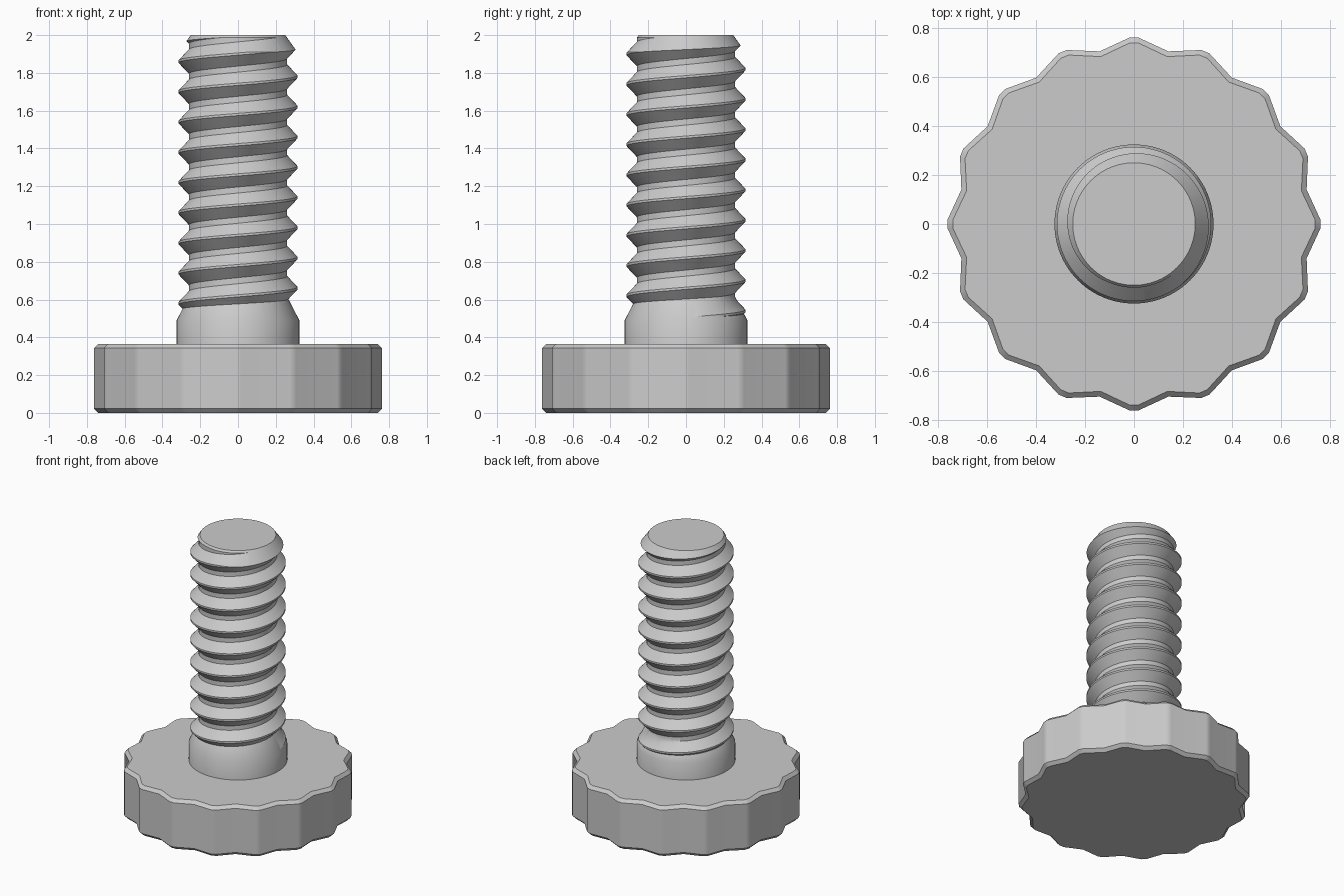
import bpy, bmesh
from math import sin, cos, pi, radians

cube = bpy.data.objects.get("Cube")
if cube:
    bpy.data.objects.remove(cube, do_unlink=True)

grey = bpy.data.materials.new("plain grey")
grey.use_nodes = True
grey.diffuse_color = (0.6, 0.6, 0.6, 1)
grey.node_tree.nodes["Principled BSDF"].inputs["Base Color"].default_value = (0.6, 0.6, 0.6, 1)

SEGMENTS = 96


def finish(name, bm):
    bmesh.ops.recalc_face_normals(bm, faces=bm.faces)
    mesh = bpy.data.meshes.new(name)
    bm.to_mesh(mesh)
    bm.free()
    mesh.materials.append(grey)
    obj = bpy.data.objects.new(name, mesh)
    bpy.context.collection.objects.link(obj)
    return obj


def stack(name, rings):
    """Closed solid from a list of equal-length point rings."""
    bm = bmesh.new()
    rows = [[bm.verts.new(p) for p in ring] for ring in rings]
    n = len(rows[0])
    for low, high in zip(rows, rows[1:]):
        for i in range(n):
            j = (i + 1) % n
            bm.faces.new((low[i], low[j], high[j], high[i]))
    bm.faces.new(rows[0][::-1])
    bm.faces.new(rows[-1])
    return finish(name, bm)


def lathe(name, profile):
    angles = [2 * pi * i / SEGMENTS for i in range(SEGMENTS)]
    return stack(name, [[(r * cos(a), r * sin(a), z) for a in angles] for r, z in profile])


def smooth(obj):
    bpy.ops.object.select_all(action='DESELECT')
    obj.select_set(True)
    bpy.context.view_layer.objects.active = obj
    bpy.ops.object.shade_smooth_by_angle(angle=radians(30))


def combine(obj, other, operation):
    mod = obj.modifiers.new(operation.lower(), 'BOOLEAN')
    mod.operation, mod.solver, mod.object = operation, 'EXACT', other
    bpy.context.view_layer.objects.active = obj
    bpy.ops.object.modifier_apply(modifier=mod.name)
    bpy.data.objects.remove(other, do_unlink=True)


# Knob: sixteen blunt lobes with bevelled rims
LOBES = 16


def knob_ring(inset, z):
    points = []
    for i in range(LOBES):
        for turn, r in ((-1.35, 0.762), (1.35, 0.762), (11.25, 0.719)):
            a = 2 * pi * i / LOBES + radians(turn)
            points.append(((r - inset) * cos(a), (r - inset) * sin(a), z))
    return points


knob = stack("knob", [knob_ring(0.022, 0), knob_ring(0, 0.022),
                      knob_ring(0, 0.343), knob_ring(0.022, 0.365)])
smooth(knob)

# Threaded shaft: right-handed helical ridge
PITCH, START, BOTTOM, TOP = 0.16, 0.18, 0.45, 2.1
CREST, ROOT, CREST_HALF, ROOT_START = 0.315, 0.26, 0.006, 0.064


def thread_radius(offset):
    d = offset % PITCH
    d = min(d, PITCH - d)
    t = (d - CREST_HALF) / (ROOT_START - CREST_HALF)
    return CREST + (ROOT - CREST) * min(max(t, 0), 1)


bm = bmesh.new()
steps = (-ROOT_START, -CREST_HALF, CREST_HALF, ROOT_START)
offsets = [k * PITCH + s for k in range(14) for s in steps]
columns = []
for i in range(SEGMENTS + 1):
    a = 2 * pi * i / SEGMENTS
    rise = START + PITCH * i / SEGMENTS
    column = []
    for offset in offsets:
        z = min(max(rise + offset, BOTTOM), TOP)
        r = thread_radius(z - rise)
        column.append(bm.verts.new((r * cos(a), r * sin(a), z)))
    columns.append(column)
for a, b in zip(columns, columns[1:]):
    for k in range(len(offsets) - 1):
        bm.faces.new((a[k], b[k], b[k + 1], a[k + 1]))
bmesh.ops.remove_doubles(bm, verts=bm.verts, dist=0.00005)
bmesh.ops.holes_fill(bm, edges=[e for e in bm.edges if e.is_boundary], sides=0)
shaft = finish("threaded_shaft", bm)

# Chamfered tip, then the collar with its tapered run-out
combine(shaft, lathe("tip_chamfer", [(0.5, 0.3), (0.5, 1.653), (0.25, 2.0)]), 'INTERSECT')
combine(shaft, lathe("collar", [(0.325, 0.3), (0.325, 0.49), (0.25, 0.635)]), 'UNION')
smooth(shaft)
